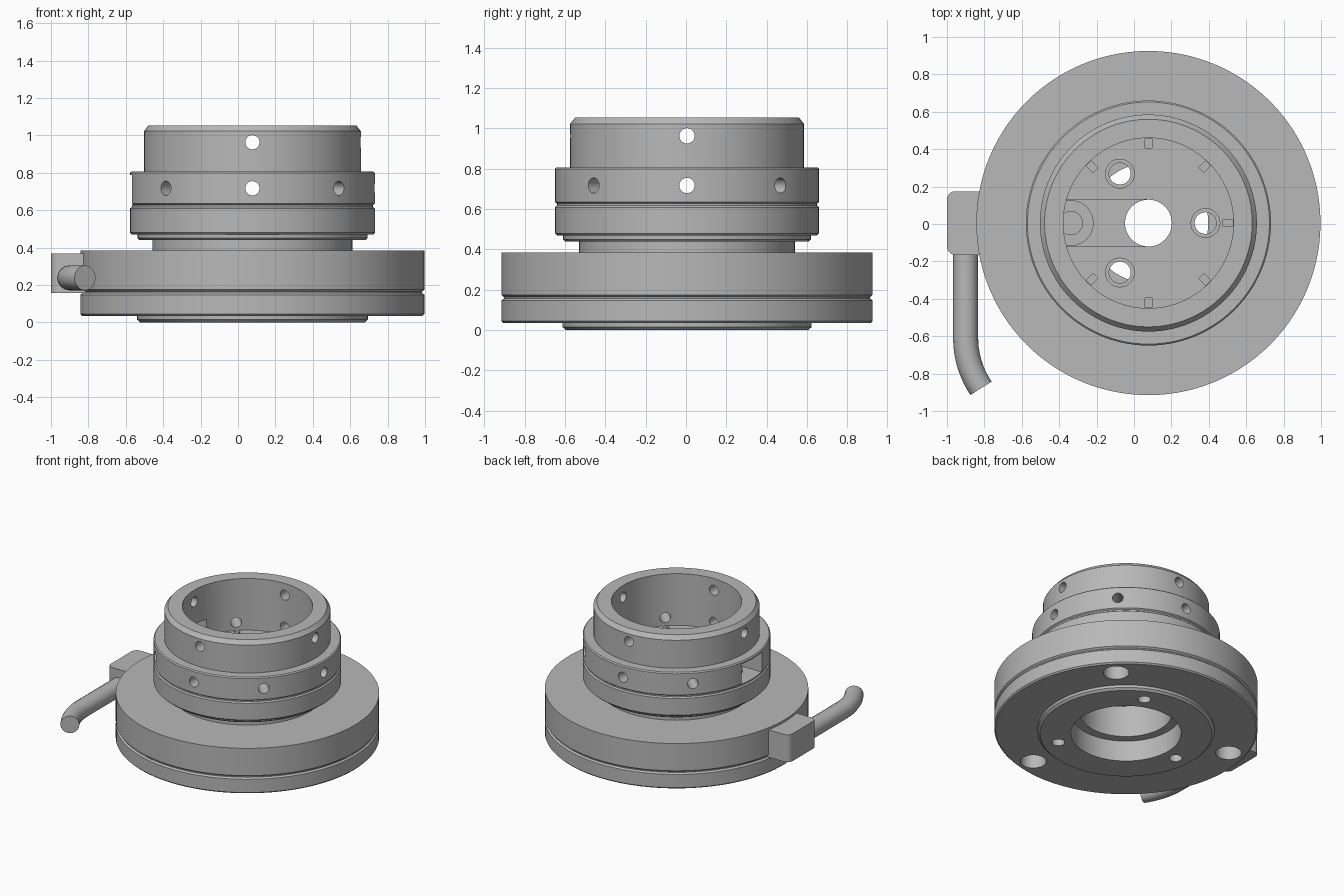
import bpy, bmesh, math
from mathutils import Matrix, Vector

if "Cube" in bpy.data.objects:
    bpy.data.objects.remove(bpy.data.objects["Cube"], do_unlink=True)

AXIS = Vector((0.077, 0.005, 0))      # turning axis of the round parts
parts = []

steel = bpy.data.materials.new("grey_steel")
steel.use_nodes = True
steel.diffuse_color = (0.48, 0.48, 0.48, 1)
steel.node_tree.nodes["Principled BSDF"].inputs["Base Color"].default_value = (0.48, 0.48, 0.48, 1)


def make(name, bm):
    bmesh.ops.recalc_face_normals(bm, faces=bm.faces)
    mesh = bpy.data.meshes.new(name)
    bm.to_mesh(mesh)
    bm.free()
    mesh.materials.append(steel)
    ob = bpy.data.objects.new(name, mesh)
    bpy.context.collection.objects.link(ob)
    return ob


def lathe(name, profile, steps=112):
    """Turn a closed (radius, height) profile around z."""
    bm = bmesh.new()
    verts = [bm.verts.new((r, 0, z)) for r, z in profile]
    edges = [bm.edges.new((v, verts[i - 1])) for i, v in enumerate(verts)]
    bmesh.ops.spin(bm, geom=verts + edges, cent=(0, 0, 0), axis=(0, 0, 1),
                   angle=math.tau, steps=steps, use_duplicate=False)
    bmesh.ops.remove_doubles(bm, verts=bm.verts, dist=1e-4)
    ob = make(name, bm)
    parts.append(ob)
    return ob


def add_cylinder(bm, radius, start, end):
    start, end = Vector(start), Vector(end)
    d = end - start
    m = Matrix.Translation((start + end) / 2) @ d.to_track_quat('Z', 'Y').to_matrix().to_4x4()
    bmesh.ops.create_cone(bm, cap_ends=True, segments=32, radius1=radius,
                          radius2=radius, depth=d.length, matrix=m)


def add_box(bm, low, high, turn=0):
    low, high = Vector(low), Vector(high)
    m = (Matrix.Rotation(turn, 4, 'Z') @ Matrix.Translation((low + high) / 2)
         @ Matrix.Diagonal((*(high - low), 1)))
    bmesh.ops.create_cube(bm, size=1, matrix=m)


def polar(r, degrees, z):
    a = math.radians(degrees)
    return (r * math.cos(a), r * math.sin(a), z)


def bake(ob):
    """Replace the mesh by its modified result."""
    deps = bpy.context.evaluated_depsgraph_get()
    mesh = bpy.data.meshes.new_from_object(ob.evaluated_get(deps))
    ob.modifiers.clear()
    ob.data = mesh


def cut(ob, bm):
    cutter = make("cutter", bm)
    cutter.hide_render = True
    mod = ob.modifiers.new("cut", 'BOOLEAN')
    mod.operation, mod.object, mod.solver = 'DIFFERENCE', cutter, 'EXACT'
    bake(ob)
    bpy.data.objects.remove(cutter, do_unlink=True)


# Lower disc with raised foot and blind mounting holes
lower_disc = lathe("lower_disc", [
    (.385, 0), (.60, 0), (.617, .015), (.617, .035), (.91, .035), (.92, .045),
    (.92, .147), (.908, .157), (.908, .165), (.385, .165)])
bm = bmesh.new()
for k in range(3):
    add_cylinder(bm, .09, polar(.79, 45 + 120 * k, -.1), polar(.79, 45 + 120 * k, .14))
    add_cylinder(bm, .045, polar(.49, 65 + 120 * k, -.1), polar(.49, 65 + 120 * k, .14))
cut(lower_disc, bm)

# Upper disc
lathe("upper_disc", [
    (.32, .16), (.908, .16), (.908, .165), (.92, .175), (.92, .385), (.32, .385)])

# Head: neck, two collars, cup and cup floor
head = lathe("head", [
    (.125, .655), (.455, .655), (.455, 1.053), (.555, 1.053), (.58, 1.022), (.58, .807),
    (.647, .807), (.655, .799), (.655, .635), (.645, .627), (.645, .617), (.655, .609),
    (.655, .48), (.645, .47), (.615, .47), (.615, .45), (.605, .44), (.535, .44),
    (.535, .38), (.32, .38), (.32, .5), (.125, .5)])

# Side holes of the collar and the cup
bm = bmesh.new()
for k in range(8):
    if k != 4:
        add_cylinder(bm, .038, polar(.38, 45 * k, .717), polar(.75, 45 * k, .717))
    if k % 2 == 0:
        add_cylinder(bm, .038, polar(.38, 45 * k, .963), polar(.75, 45 * k, .963))
cut(head, bm)

# Side window running into a channel in the cup floor
bm = bmesh.new()
add_box(bm, (-.75, -.125, .63), (0, .125, .787))
cut(head, bm)

# Bolt holes, their counterbores and the notches at the floor edge
bm = bmesh.new()
for k in range(3):
    add_cylinder(bm, .058, polar(.305, 120 * k, .4), polar(.305, 120 * k, .62))
cut(head, bm)
bm = bmesh.new()
for k in range(3):
    add_cylinder(bm, .077, polar(.305, 120 * k, .6), polar(.305, 120 * k, .7))
for k in range(8):
    if k != 4:
        add_box(bm, (.4, -.019, .635), (.452, .019, .67), math.radians(45 * k))
cut(head, bm)

# Locating pin in the channel
bm = bmesh.new()
add_cylinder(bm, .122, (-.415, 0, .61), (-.415, 0, .645))
add_cylinder(bm, .065, (-.415, 0, .61), (-.415, 0, .655))
parts.append(make("locating_pin", bm))

# Handle block on the rim, rounded at its outer corners
bm = bmesh.new()
add_box(bm, (-1.077, -.17, .157), (-.85, .17, .368))
corners = [e for e in bm.edges
           if abs(e.verts[0].co.z - e.verts[1].co.z) > .1 and e.verts[0].co.x < -1]
bmesh.ops.bevel(bm, geom=corners, offset=.045, segments=6, profile=.5, affect='EDGES')
parts.append(make("handle_block", bm))

# Bent handle rod swept along a path
bend = [(-.977 + .48 * (1 - math.cos(a)), -.615 - .48 * math.sin(a))
        for a in (math.radians(34) * i / 10 for i in range(11))]
path = [(-.977, -.12)] + bend
curve = bpy.data.curves.new("handle_path", 'CURVE')
curve.dimensions = '3D'
curve.bevel_depth = .067
curve.bevel_resolution = 6
curve.use_fill_caps = True
spline = curve.splines.new('POLY')
spline.points.add(len(path) - 1)
for p, (x, y) in zip(spline.points, path):
    p.co = (x, y, .238, 1)
temp = bpy.data.objects.new("handle_path", curve)
bpy.context.collection.objects.link(temp)
mesh = bpy.data.meshes.new_from_object(temp.evaluated_get(bpy.context.evaluated_depsgraph_get()))
bpy.data.objects.remove(temp, do_unlink=True)
mesh.materials.clear()
mesh.materials.append(steel)
rod = bpy.data.objects.new("handle_rod", mesh)
bpy.context.collection.objects.link(rod)
parts.append(rod)

# Place on the axis and shade smooth with sharp edges kept
bpy.ops.object.select_all(action='DESELECT')
for ob in parts:
    ob.location = AXIS
    ob.select_set(True)
bpy.context.view_layer.objects.active = head
bpy.ops.object.shade_smooth_by_angle(angle=math.radians(30))
